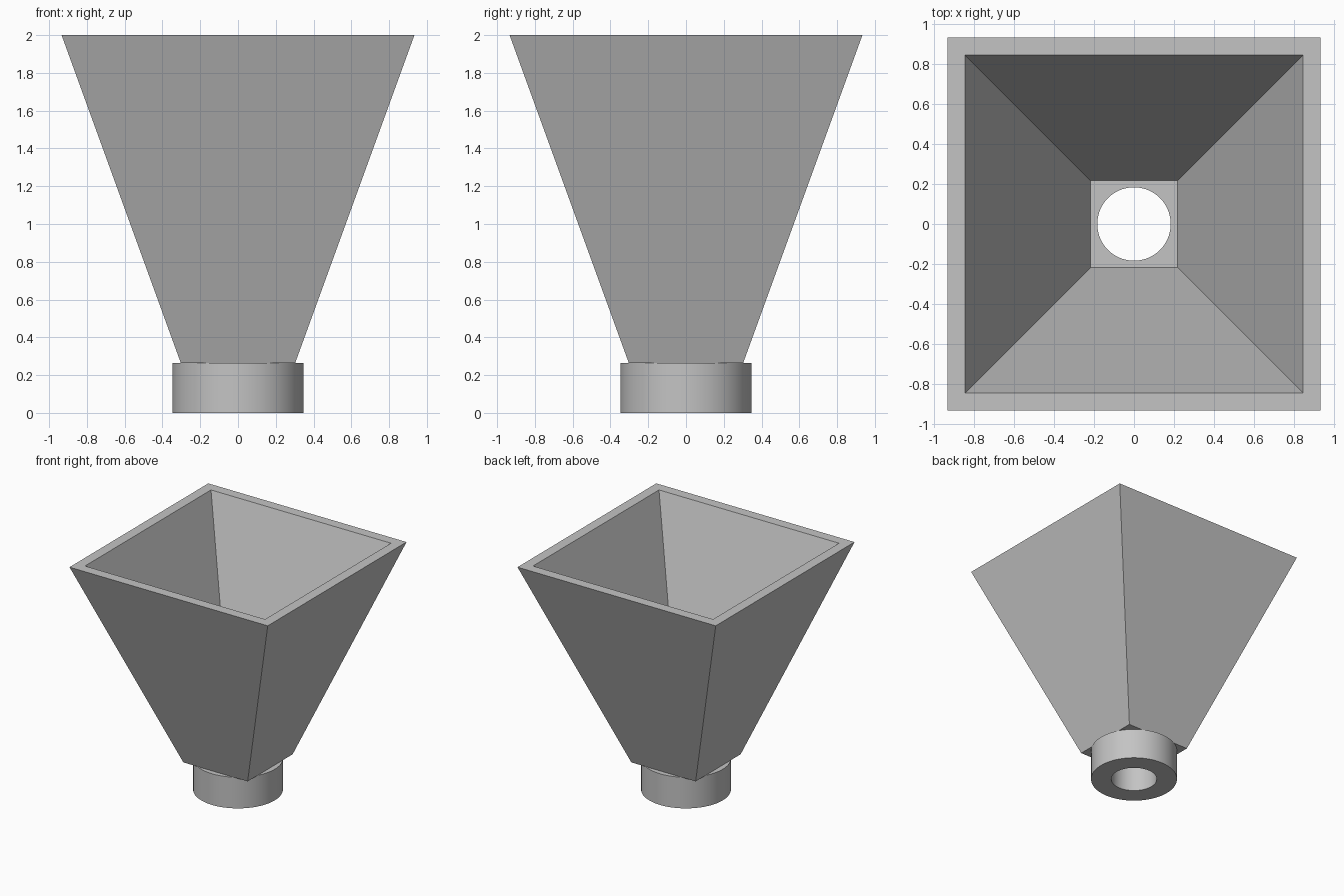
import bpy
import bmesh
import math

cube = bpy.data.objects.get("Cube")
if cube:
    bpy.data.objects.remove(cube, do_unlink=True)

grey = bpy.data.materials.new("plain grey")
grey.use_nodes = True
COLOUR = (0.55, 0.55, 0.55, 1)
grey.diffuse_color = COLOUR
grey.node_tree.nodes["Principled BSDF"].inputs["Base Color"].default_value = COLOUR

COLLAR_TOP, TOP = 0.265, 2.0


def lathe_shell(name, profile, sides, turn=0.0):
    """Closed ring: each (radius, z) profile point becomes a polygon loop."""
    bm = bmesh.new()
    loops = []
    for radius, z in profile:
        angles = [turn + math.tau * i / sides for i in range(sides)]
        loops.append([bm.verts.new((radius * math.cos(a), radius * math.sin(a), z))
                      for a in angles])
    for k, loop in enumerate(loops):
        after = loops[(k + 1) % len(loops)]
        for i in range(sides):
            j = (i + 1) % sides
            bm.faces.new((loop[i], loop[j], after[j], after[i]))
    bmesh.ops.recalc_face_normals(bm, faces=bm.faces)
    mesh = bpy.data.meshes.new(name)
    bm.to_mesh(mesh)
    bm.free()
    mesh.materials.append(grey)
    obj = bpy.data.objects.new(name, mesh)
    bpy.context.collection.objects.link(obj)
    return obj


# Square tapered hopper with an even wall; half widths become corner radii
half_widths = [(0.303, COLLAR_TOP), (0.934, TOP), (0.848, TOP), (0.217, COLLAR_TOP)]
lathe_shell("hopper", [(w * math.sqrt(2), z) for w, z in half_widths], 4, math.pi / 4)

# Round outlet collar with a through hole
collar = lathe_shell("outlet_collar", [(0.347, 0), (0.347, COLLAR_TOP),
                                       (0.184, COLLAR_TOP), (0.184, 0)], 96)
bpy.ops.object.select_all(action="DESELECT")
collar.select_set(True)
bpy.context.view_layer.objects.active = collar
bpy.ops.object.shade_smooth_by_angle(angle=math.radians(30))
